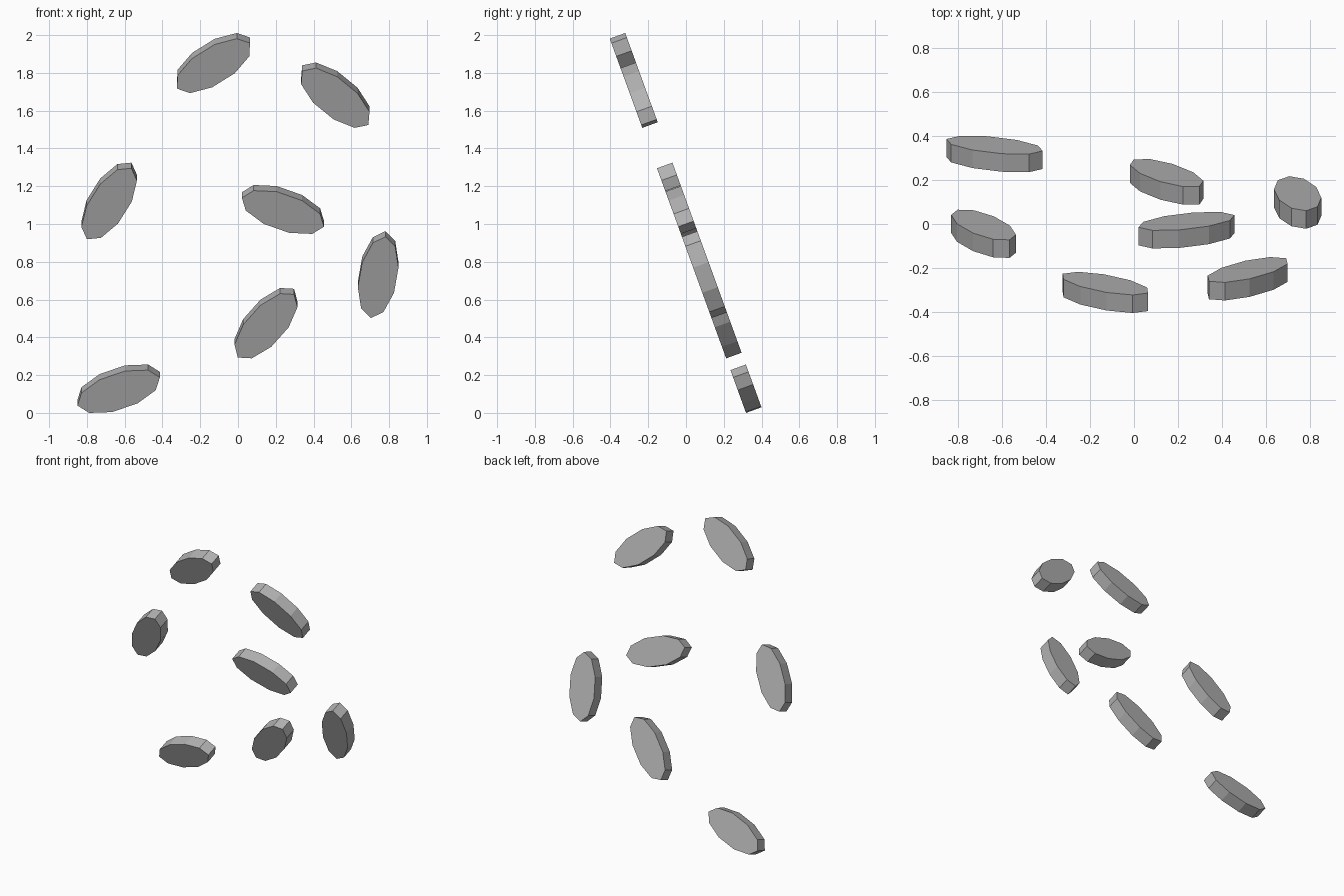
import bpy
import math
from mathutils import Matrix

if "Cube" in bpy.data.objects:
    bpy.data.objects.remove(bpy.data.objects["Cube"])

TILT = math.radians(20)
LENGTH, WIDTH, THICK = 0.232, 0.102, 0.087   # half length, half width, full thickness

grey = bpy.data.materials.new("plain grey")
grey.diffuse_color = (0.45, 0.45, 0.45, 1)
grey.use_nodes = True
grey.node_tree.nodes["Principled BSDF"].inputs["Base Color"].default_value = grey.diffuse_color

# Centre x, centre z and in-plane turn in degrees of each slab
SLABS = [
    (-0.13, 1.852, 33.5),
    (0.515, 1.682, -41),
    (-0.682, 1.122, 59.5),
    (0.238, 1.077, -20.5),
    (0.742, 0.732, 80.5),
    (0.148, 0.475, 50),
    (-0.632, 0.128, 20),
]


def slab(number, x, z, turn):
    """Ten-sided oval slab lying in the shared sloping plane."""
    bpy.ops.mesh.primitive_cylinder_add(vertices=10, radius=1, depth=1)
    ob = bpy.context.object
    ob.name = f"oval_slab_{number}"
    # Put a corner of the decagon on each long tip
    ob.data.transform(Matrix.Rotation(math.pi / 2, 4, 'Z'))
    ob.data.transform(Matrix.Diagonal((LENGTH, WIDTH, THICK, 1)))
    ob.data.transform(Matrix.Rotation(math.radians(turn), 4, 'Z'))
    # Stand the slab up in the plane, leaning forward at the top
    ob.rotation_euler = (math.pi / 2 + TILT, 0, 0)
    ob.location = (x, (1 - z) * math.tan(TILT), z)
    ob.data.materials.append(grey)


for i, (x, z, turn) in enumerate(SLABS, 1):
    slab(i, x, z, turn)
